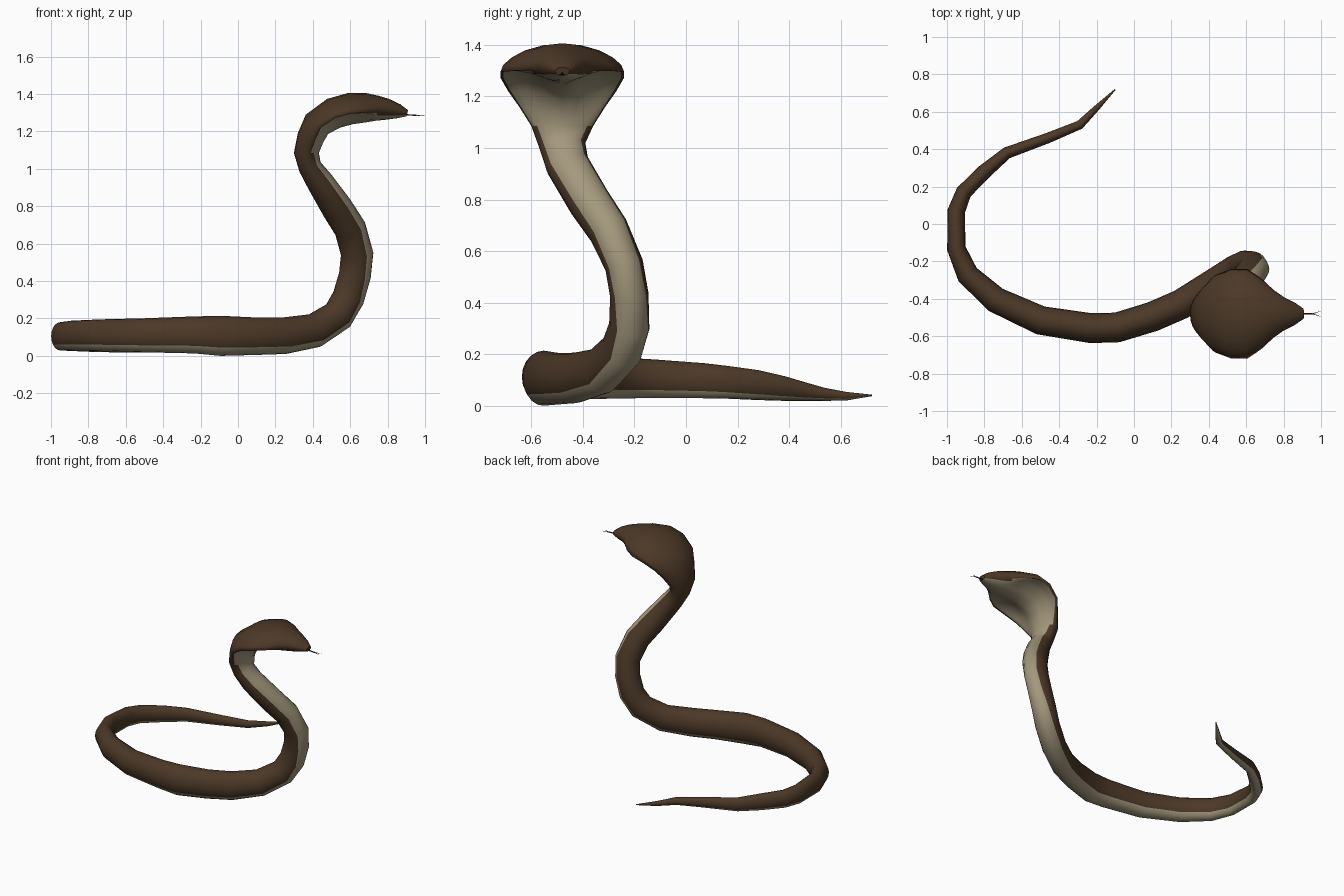
import bpy, bmesh, math
from mathutils import Vector

if "Cube" in bpy.data.objects:
    bpy.data.objects.remove(bpy.data.objects["Cube"])


def material(name, rgb):
    m = bpy.data.materials.new(name)
    m.diffuse_color = (*rgb, 1)
    m.use_nodes = True
    m.node_tree.nodes["Principled BSDF"].inputs["Base Color"].default_value = m.diffuse_color
    return m


brown = material("brown_scales", (0.072, 0.040, 0.020))
cream = material("cream_belly", (0.37, 0.315, 0.205))
dark = material("dark_tongue", (0.03, 0.012, 0.012))

SIDES = 20

# Rings from tail to snout: centre x, y, z, half width, half height
ground = [
    (-.10, .72, .04, .003, .003), (-.20, .62, .037, .016, .017), (-.29, .53, .045, .024, .026),
    (-.46, .46, .055, .028, .036), (-.68, .38, .067, .032, .048), (-.80, .28, .08, .040, .058),
    (-.91, .17, .09, .043, .063), (-.95, .07, .097, .047, .068), (-.95, -.13, .105, .050, .075),
    (-.89, -.27, .108, .060, .080), (-.74, -.405, .11, .070, .085), (-.50, -.515, .11, .077, .091),
    (-.23, -.557, .112, .080, .099), (-.09, -.553, .107, .080, .107), (.10, -.495, .105, .080, .100),
    (.25, -.43, .108, .080, .098), (.41, -.33, .135, .080, .092)]
raised = [
    (.535, -.25, .215, .080, .088), (.59, -.22, .31, .078, .087), (.625, -.22, .43, .075, .086),
    (.637, -.24, .545, .075, .087), (.60, -.30, .68, .080, .086), (.53, -.375, .79, .083, .084),
    (.435, -.46, .935, .085, .072), (.385, -.48, 1.01, .090, .062)]
hood = [(x, -.48, z, w, h) for x, z, w, h in (
    (.365, 1.085, .12, .066), (.385, 1.165, .165, .070), (.42, 1.24, .21, .076),
    (.51, 1.30, .24, .081), (.60, 1.325, .24, .081), (.68, 1.33, .19, .076),
    (.745, 1.325, .13, .066), (.80, 1.318, .09, .056), (.86, 1.308, .06, .038),
    (.905, 1.297, .028, .017))]
rings = ground + raised + hood


def spread(w):
    """0 for plain body, 1 for a fully opened hood."""
    return min(1, max(0, (w - .10) / .08))


def section(w, h):
    """Oval body section that widens into thin, drooping hood wings."""
    k = spread(w)
    pts = []
    for i in range(SIDES):
        a = 2 * math.pi * i / SIDES
        u, s = math.cos(a), math.sin(a)
        if s < 0:
            s *= (1 - k) + k * (math.exp(-(w * u / .11) ** 2) + .08)
        pts.append((w * u, h * s - .03 * k * u * u))
    return pts


# Snake body: one skin through all rings
bm = bmesh.new()
loops = []
for i, (x, y, z, w, h) in enumerate(rings):
    c = Vector((x, y, z))
    before = Vector(rings[max(i - 1, 0)][:3])
    after = Vector(rings[min(i + 1, len(rings) - 1)][:3])
    d1, d2 = c - before, after - c
    t = (d1.normalized() + d2.normalized()).normalized()
    if i < len(ground):
        heading = math.atan2(t.y, t.x)
    else:
        heading = math.radians(32) * max(0, 1 - (z - .14) / .35)
    lat = Vector((-math.sin(heading), math.cos(heading), 0))
    lat = (lat - t * lat.dot(t)).normalized()
    up = t.cross(lat)
    loops.append([bm.verts.new(c + lat * px + up * py) for px, py in section(w, h)])

for r in range(len(loops) - 1):
    wide = min(spread(rings[r][3]), spread(rings[r + 1][3]))
    limit = -18 if wide > .2 else -36
    for j in range(SIDES):
        n = (j + 1) % SIDES
        f = bm.faces.new((loops[r][j], loops[r][n], loops[r + 1][n], loops[r + 1][j]))
        # belly colour on the faces that point to the underside
        mid = 2 * math.pi * (j + .5) / SIDES
        f.material_index = int(math.sin(mid) < math.sin(math.radians(limit)))
        f.smooth = True
bm.faces.new(loops[0])
bm.faces.new(loops[-1])
bmesh.ops.recalc_face_normals(bm, faces=bm.faces)
mesh = bpy.data.meshes.new("snake_body")
bm.to_mesh(mesh)
bm.free()
mesh.materials.append(brown)
mesh.materials.append(cream)
bpy.context.collection.objects.link(bpy.data.objects.new("snake_body", mesh))

# Forked tongue
curve = bpy.data.curves.new("forked_tongue", 'CURVE')
curve.dimensions = '3D'
curve.bevel_depth = .004
curve.bevel_resolution = 1
curve.use_fill_caps = True
fork = (.955, -.48, 1.286)
paths = [((.88, -.48, 1.290), fork)]
paths += [(fork, (.998, -.48 + s * .014, 1.283)) for s in (-1, 1)]
for n, path in enumerate(paths):
    sp = curve.splines.new('POLY')
    sp.points.add(1)
    for p, co in zip(sp.points, path):
        p.co = (*co, 1)
        p.radius = 1 if n == 0 else .6
    if n:
        sp.points[1].radius = .15
curve.materials.append(dark)
bpy.context.collection.objects.link(bpy.data.objects.new("forked_tongue", curve))
